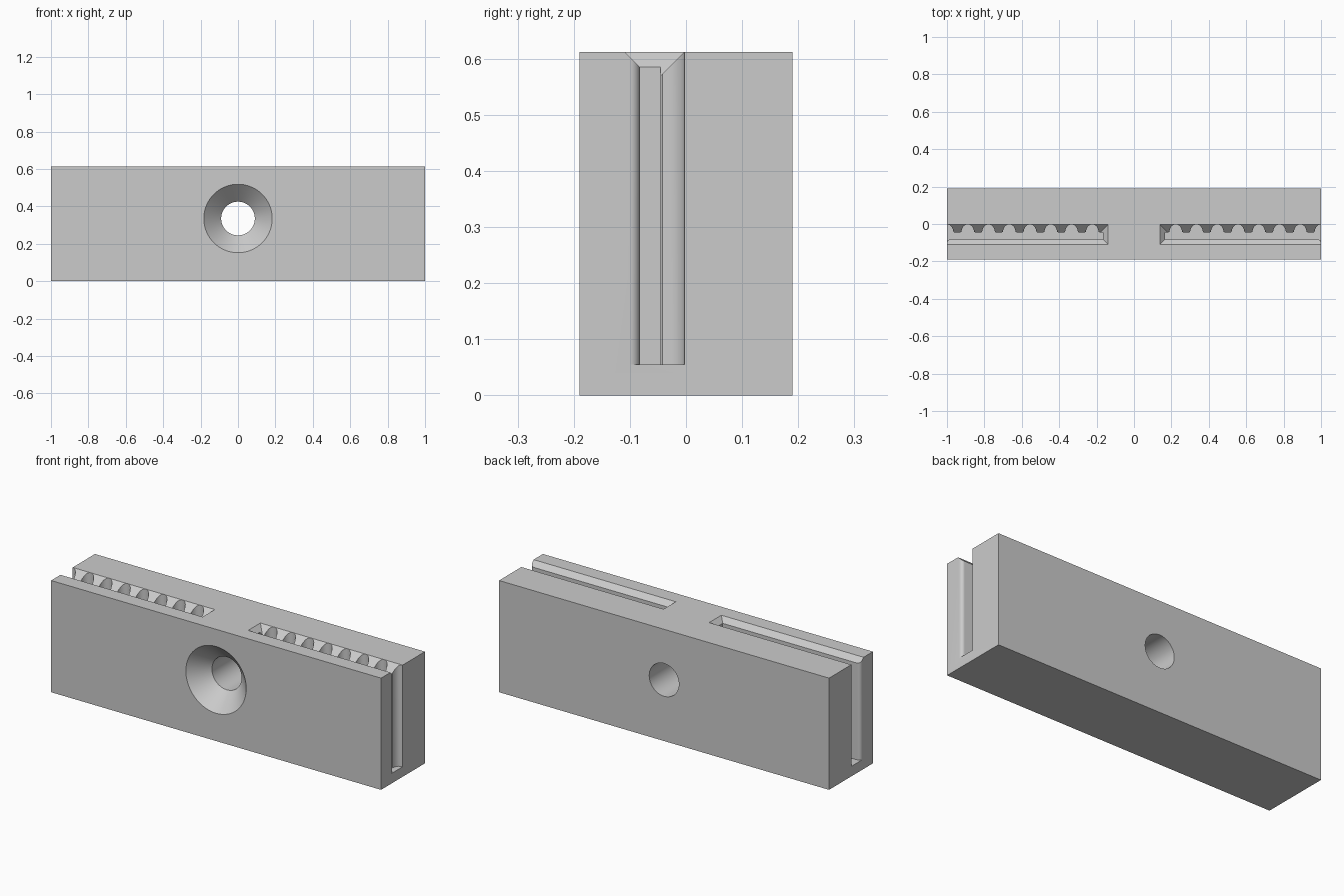
import bpy, bmesh, math

if "Cube" in bpy.data.objects:
    bpy.data.objects.remove(bpy.data.objects["Cube"], do_unlink=True)

HEIGHT, DEPTH = 0.612, 0.38
WALL, RACK = -0.082, -0.045      # smooth and toothed faces of the belt slot
FLOOR, HOLE_Z = 0.055, 0.335
PITCH = 0.111
FLARE = 0.019

grey = bpy.data.materials.new("plain grey")
grey.use_nodes = True
grey.diffuse_color = (0.6, 0.6, 0.6, 1)
grey.node_tree.nodes["Principled BSDF"].inputs["Base Color"].default_value = (0.6, 0.6, 0.6, 1)


def loft(name, rings):
    """Closed solid through matching rings of points."""
    bm = bmesh.new()
    loops = [[bm.verts.new(p) for p in ring] for ring in rings]
    n = len(loops[0])
    bm.faces.new(loops[0])
    bm.faces.new(loops[-1])
    for a, b in zip(loops, loops[1:]):
        for i in range(n):
            j = (i + 1) % n
            bm.faces.new((a[i], a[j], b[j], b[i]))
    bmesh.ops.recalc_face_normals(bm, faces=bm.faces)
    mesh = bpy.data.meshes.new(name)
    bm.to_mesh(mesh)
    bm.free()
    mesh.materials.append(grey)
    obj = bpy.data.objects.new(name, mesh)
    bpy.context.scene.collection.objects.link(obj)
    return obj


def rectangle(x0, x1, y0, y1, z):
    return [(x0, y0, z), (x1, y0, z), (x1, y1, z), (x0, y1, z)]


def circle(radius, y, n=72):
    return [(radius * math.cos(2 * math.pi * i / n), y,
             HOLE_Z + radius * math.sin(2 * math.pi * i / n)) for i in range(n)]


def cut(target, cutter):
    cutter.hide_render = True
    mod = target.modifiers.new("cut", "BOOLEAN")
    mod.operation, mod.solver, mod.object = "DIFFERENCE", "EXACT", cutter
    bpy.context.view_layer.objects.active = target
    bpy.ops.object.modifier_apply(modifier=mod.name)
    bpy.data.objects.remove(cutter, do_unlink=True)


# Outline of one belt slot: rounded mouth, smooth wall, row of belt teeth
half = [(0.7, 0), (0.62, 0.06), (0.59, 0.2), (0.55, 0.34), (0.46, 0.53), (0.36, 0.635), (0.25, 0.707), (0.127, 0.75)]
tooth = [(-x, y) for x, y in half] + [(0, 0.764)] + [(x, y) for x, y in reversed(half)]
outline = [(1.06, RACK), (1.06, WALL - FLARE)]
for i in range(9):
    t = math.pi / 2 * i / 8
    outline.append((1 - FLARE + FLARE * math.cos(t), WALL - FLARE + FLARE * math.sin(t)))
outline += [(0.165, WALL), (0.165, RACK)]
for k in reversed(range(8)):
    outline += [(1 - PITCH * k + x * PITCH / 2, RACK + y * PITCH / 2) for x, y in tooth]

# Block
block = loft("clamp_block", [rectangle(-1, 1, -DEPTH / 2, DEPTH / 2, z) for z in (0, HEIGHT)])

# Belt slots with chamfered tops, one on each side
for side in (1, -1):
    cut(block, loft("slot_cutter", [[(side * x, y, z) for x, y in outline] for z in (FLOOR, 0.7)]))
    rings = []
    for rise in (0, 0.062):
        ring = rectangle(0.18 - rise, 1.1, WALL + 0.015 - rise, RACK + rise, 0.57 + rise)
        rings.append([(side * x, y, z) for x, y, z in ring])
    cut(block, loft("chamfer_cutter", rings))

# Countersunk screw hole
cut(block, loft("hole_cutter", [circle(0.193, -0.2), circle(0.09, -0.097), circle(0.09, 0.25)]))

bpy.ops.object.select_all(action="DESELECT")
block.select_set(True)
bpy.context.view_layer.objects.active = block
bpy.ops.object.shade_smooth_by_angle(angle=math.radians(32))
